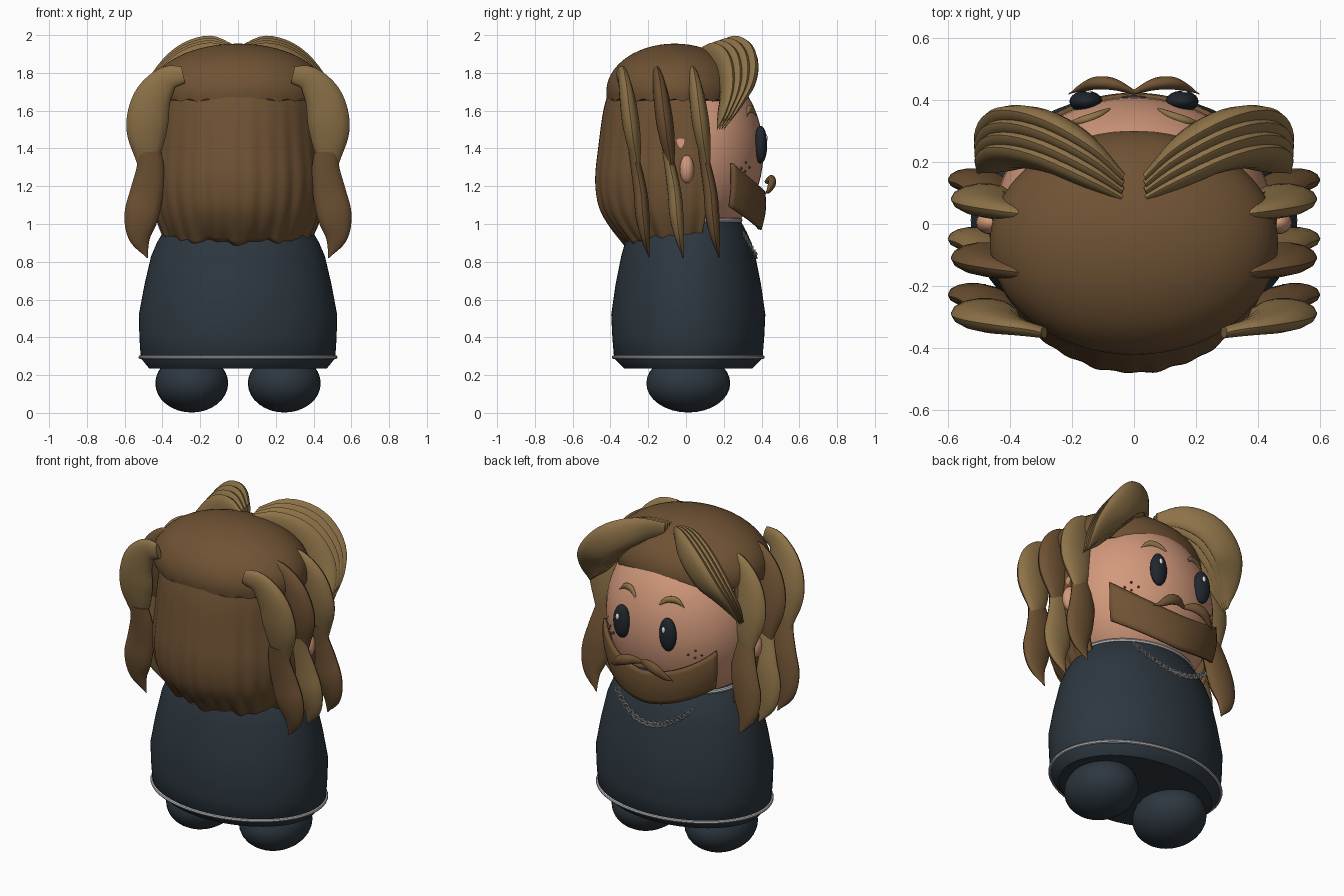
import bpy, bmesh, math
from math import sin, cos, pi, radians, sqrt
from mathutils import Vector, Matrix

old = bpy.data.objects.get("Cube")
if old:
    bpy.data.objects.remove(old, do_unlink=True)


def material(name, *rgb):
    m = bpy.data.materials.new(name)
    m.use_nodes = True
    m.diffuse_color = (*rgb, 1)
    bsdf = m.node_tree.nodes["Principled BSDF"]
    bsdf.inputs["Base Color"].default_value = (*rgb, 1)
    bsdf.inputs["Roughness"].default_value = 0.6
    return m


NAVY = material("dark navy cloth", 0.026, 0.038, 0.05)
SKIN = material("skin", 0.65, 0.32, 0.2)
BROWN = material("brown hair", 0.16, 0.085, 0.034)
GOLD = material("golden brown hair", 0.27, 0.17, 0.065)
SILVER = material("silver", 0.55, 0.55, 0.57)
BLACK = material("eye black", 0.015, 0.02, 0.027)
WHITE = material("eye highlight", 0.8, 0.8, 0.8)


def finish(name, bm, mat, angle=40):
    bmesh.ops.recalc_face_normals(bm, faces=bm.faces)
    me = bpy.data.meshes.new(name)
    bm.to_mesh(me)
    bm.free()
    me.materials.append(mat)
    for p in me.polygons:
        p.use_smooth = True
    me.set_sharp_from_angle(angle=radians(angle))
    ob = bpy.data.objects.new(name, me)
    bpy.context.collection.objects.link(ob)
    return ob


def loft(name, rings, mat, closed=True, caps=True):
    """Skin a list of point rings."""
    bm = bmesh.new()
    rows = [[bm.verts.new(p) for p in r] for r in rings]
    n = len(rows[0])
    for a, b in zip(rows, rows[1:]):
        for i in range(n if closed else n - 1):
            j = (i + 1) % n
            bm.faces.new((a[i], a[j], b[j], b[i]))
    if caps:
        bm.faces.new(rows[0])
        bm.faces.new(rows[-1])
    return finish(name, bm, mat)


def ball(name, loc, radii, mat, segs=32):
    bm = bmesh.new()
    bmesh.ops.create_uvsphere(bm, u_segments=segs, v_segments=segs // 2, radius=1,
                              matrix=Matrix.Translation(loc) @ Matrix.Diagonal((*radii, 1)))
    return finish(name, bm, mat)


def ring(name, loc, rx, ry, minor, mat, rot=Matrix(), segs=64, sides=8):
    rows = []
    for i in range(segs + 1):
        a = 2 * pi * i / segs
        rows.append([Vector(loc) + rot @ Vector(((rx + minor * cos(b)) * cos(a),
                     (ry + minor * cos(b)) * sin(a), minor * sin(b)))
                     for b in (2 * pi * k / sides for k in range(sides))])
    return loft(name, rows, mat, caps=False)


def spline(vals, t):
    """Smooth interpolation through vectors, t from 0 to 1."""
    x = t * (len(vals) - 1)
    i = min(int(x), len(vals) - 2)
    f = x - i
    p1, p2 = vals[i], vals[i + 1]
    p0 = vals[i - 1] if i else p1 * 2 - p2
    p3 = vals[i + 2] if i + 2 < len(vals) else p2 * 2 - p1
    return (p1 * 2 + (p2 - p0) * f + (p0 * 2 - p1 * 5 + p2 * 4 - p3) * f * f
            + (p1 * 3 - p0 - p2 * 3 + p3) * f ** 3) / 2


def lock(name, pts, normal, flat, mat, steps=22, sides=14):
    """Tapered leaf-shaped strand, made on both sides; points are x, y, z, half width."""
    pts = [Vector(p) for p in pts]
    normal = Vector(normal).normalized()
    for side, s in (("left", 1), ("right", -1)):
        rows = []
        for i in range(steps + 1):
            t = i / steps
            p = spline(pts, t)
            d = (spline(pts, min(t + .02, 1)) - spline(pts, max(t - .02, 0))).xyz
            wide = normal.cross(d).normalized()
            hw = max(p.w, 0.003)
            rows.append([Vector((s * q.x, q.y, q.z)) for q in
                         (p.xyz + wide * hw * cos(a) + normal * hw * flat * sin(a)
                          for a in (2 * pi * k / sides for k in range(sides)))])
        loft(f"{side}_{name}", rows, mat)


# Body: smooth gown with elliptical rings (z, x radius, y radius)
gown = [(.235, .47, .34), (.29, .515, .393), (.4, .522, .402), (.52, .525, .408), (.68, .495, .385),
        (.83, .46, .355), (.9, .43, .335), (.96, .395, .308), (1.02, .345, .275)]
loft("body", [[(rx * cos(a), .012 + ry * sin(a), z) for a in (2 * pi * k / 64 for k in range(64))]
              for z, rx, ry in gown], NAVY)
ring("hem_trim", (0, .012, .295), .517, .395, .01, SILVER)
ring("collar", (0, .012, 1.02), .345, .275, .012, SILVER)

# Head, feet, ears and eyes
HEAD, HR = Vector((0, 0, 1.38)), Vector((.455, .41, .5))


def on_face(x, z):
    return HR.y * sqrt(1 - (x / HR.x) ** 2 - ((z - HEAD.z) / HR.z) ** 2)


ball("head", HEAD, HR, SKIN, 48)
for side, s in (("left", 1), ("right", -1)):
    ball(f"{side}_foot", (s * .245, .012, .157), (.193, .222, .155), NAVY)
    ball(f"{side}_ear", (s * .465, .005, 1.29), (.045, .038, .075), SKIN, 20)
    ball(f"{side}_eye", (s * .155, .395, 1.42), (.053, .035, .1), BLACK)
    ball(f"{side}_eye_highlight", (s * .155 + .008, .424, 1.455), (.012, .008, .02), WHITE, 12)
    # Freckles
    for k, (x, z) in enumerate(((.25, 1.3), (.285, 1.325), (.31, 1.295), (.28, 1.28))):
        ball(f"{side}_freckle_{k}", (s * x, on_face(x, z), z), (.007, .007, .007), BROWN, 8)

# Eyebrows, moustache and mouth
lock("eyebrow", [(.08, on_face(.08, 1.575), 1.575, .006), (.12, on_face(.12, 1.605), 1.605, .017),
                 (.17, on_face(.17, 1.605), 1.605, .018), (.22, on_face(.22, 1.57), 1.57, 0)],
     (0, 1, 0), .8, GOLD)
lock("moustache", [(.0, .425, 1.225, .012), (.06, .45, 1.232, .028), (.12, .455, 1.215, .03),
                   (.17, .44, 1.18, .018), (.21, .42, 1.16, 0)], (0, 1, 0), .7, BROWN)
ball("mouth", (0, .405, 1.165), (.05, .012, .014), BLACK, 16)

# Beard: curved band round the jaw, higher at its ends
rows = []
for r in range(9):
    v = r / 8
    row = []
    for k in range(33):
        u = k / 16 - 1
        a = radians(54) * u
        low, high = .97 + .12 * abs(u) ** 1.6, 1.17 + .15 * abs(u) ** 1.8
        swell = 1 - .05 * (1 - v) + .03 * sin(pi * v)
        row.append((.465 * swell * sin(a), .41 * swell * cos(a), low + (high - low) * v))
    rows.append(row)
beard = loft("beard", rows, BROWN, closed=False, caps=False)
mod = beard.modifiers.new("thickness", "SOLIDIFY")
mod.thickness, mod.offset = .02, 0

# Hair cap: dome with a scalloped lower edge
rows = []
for i in range(17):
    e = radians(-10 + i * 99.5 / 16)
    wave = .007 * max(0, 1 - i / 3)
    rows.append([(.465 * cos(e) * cos(a), -.06 + .362 * cos(e) * sin(a),
                  1.70 + .255 * sin(e) + wave * cos(26 * a))
                 for a in (2 * pi * k / 156 for k in range(156))])
loft("hair_cap", rows, BROWN)

# Back hair: fluted curtain wrapped round the back of the head (z, x radius, y radius)
curtain = [Vector(p) for p in ((1.74, .4, .385), (1.6, .425, .425), (1.42, .44, .45), (1.24, .455, .468),
                               (1.1, .44, .45), (1, .41, .395), (.91, .37, .315))]
rows = []
for i in range(25):
    t = i / 24
    z, rx, ry = spline(curtain, t)
    row = []
    for k in range(161):
        a = radians(166 + 208 * k / 160)
        f = 1 + .012 * t * (sin(30 * a) + .6 * sin(17 * a + 1))
        drop = t ** 6 * (.013 * sin(9 * a) + .008 * sin(21 * a))
        row.append((rx * f * cos(a), ry * f * sin(a), z + drop))
    rows.append(row)
back = loft("back_hair", rows, BROWN, closed=False, caps=False)
mod = back.modifiers.new("thickness", "SOLIDIFY")
mod.thickness, mod.offset = .025, 0

# Side hair: three wavy pairs of upper and lower locks on each side
for k, (y, upper, lower) in enumerate(((-.28, GOLD, BROWN), (-.1, BROWN, GOLD), (.09, GOLD, BROWN))):
    lock(f"upper_lock_{k}", [(.29, y - .07, 1.79, .045), (.38, y - .05, 1.765, .07), (.455, y - .03, 1.66, .1),
                             (.482, y - .01, 1.52, .11), (.485, y + .01, 1.38, .075), (.51, y + .03, 1.25, 0)],
         (0, 1, 0), .42, upper)
    lock(f"lower_lock_{k}", [(.465, y + .0, 1.38, .06), (.465, y + .02, 1.28, .075), (.485, y + .04, 1.16, .088),
                             (.512, y + .05, 1.04, .09), (.52, y + .065, .93, .06), (.48, y + .085, .82, 0)],
         (0, 1, 0), .42, lower)

# Fringe: four stacked leaf strands sweeping from the parting on each side
for k in range(4):
    h = .012 * k
    lock(f"fringe_{k}", [(.035, .15 - .022 * k, 1.92 - h / 2, .035), (.15, .26 - .038 * k, 1.922 - h, .076),
                         (.28, .33 - .042 * k, 1.86 - h, .092), (.39, .335 - .038 * k, 1.745 - h, .088),
                         (.46, .275 - .026 * k, 1.63 - h, .06), (.505, .2 - .012 * k, 1.5, 0)],
         (-.4, 1, 0), .4, GOLD)

# Chain necklace of alternating links, and one hoop earring
COUNT = 25
for k in range(COUNT):
    u = 2 * k / (COUNT - 1) - 1
    tilt = Matrix.Rotation(-u * .5, 4, "Y") @ Matrix.Rotation(radians(70 if k % 2 else 110), 4, "X")
    ring(f"chain_link_{k}", (.245 * u, .372 - .065 * u * u, .83 + .115 * u * u),
         .017, .013, .004, SILVER, tilt, 12, 6)
hoop = Matrix.Rotation(radians(35), 4, "Z") @ Matrix.Rotation(radians(90), 4, "Y")
ring("hoop_earring", (-.5, .06, 1.2), .045, .045, .008, SILVER, hoop, 32)
